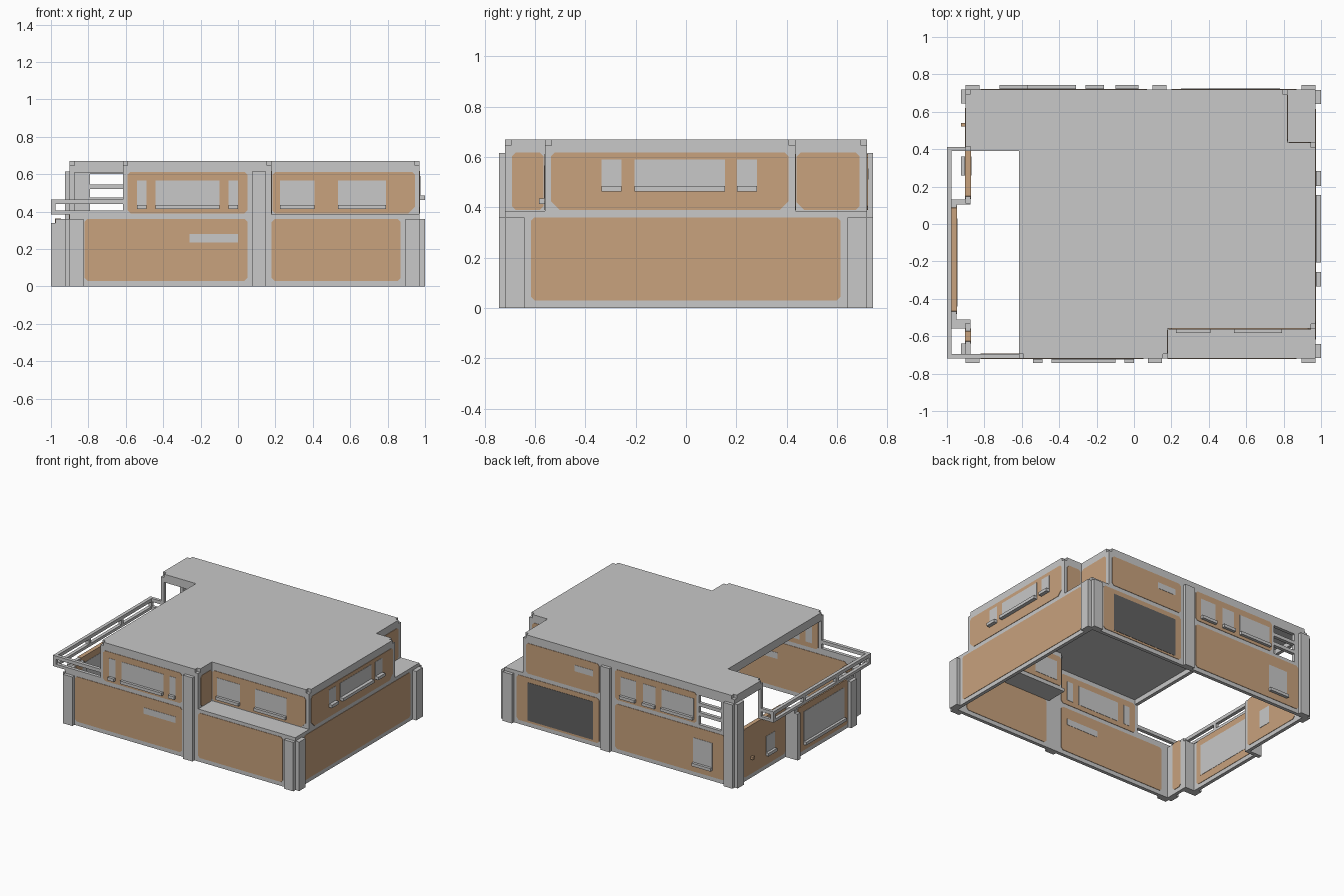
import bpy, bmesh
from mathutils import Vector

cube = bpy.data.objects.get("Cube")
if cube:
    bpy.data.objects.remove(cube, do_unlink=True)


def material(name, rgb):
    m = bpy.data.materials.new(name)
    m.use_nodes = True
    m.diffuse_color = (*rgb, 1)
    m.node_tree.nodes["Principled BSDF"].inputs["Base Color"].default_value = (*rgb, 1)
    return m


GREY = material("light grey", (0.58, 0.58, 0.58))
TAN = material("tan plaster", (0.58, 0.36, 0.205))
DARK = material("dark grey", (0.12, 0.12, 0.12))

T = 0.025      # wall thickness
MID = 0.385    # top of the ground storey
TOP = 0.645    # underside of the roof


def prism(name, points, axis, a, b, mat):
    """Extrude a 2D outline along an axis from a to b."""
    def place(p, d):
        return {"x": (d, p[0], p[1]), "y": (p[0], d, p[1]), "z": (p[0], p[1], d)}[axis]
    bm = bmesh.new()
    lo = [bm.verts.new(place(p, a)) for p in points]
    hi = [bm.verts.new(place(p, b)) for p in points]
    bm.faces.new(lo)
    bm.faces.new(hi)
    n = len(points)
    for i in range(n):
        j = (i + 1) % n
        bm.faces.new((lo[i], lo[j], hi[j], hi[i]))
    bmesh.ops.recalc_face_normals(bm, faces=bm.faces)
    mesh = bpy.data.meshes.new(name)
    bm.to_mesh(mesh)
    bm.free()
    mesh.materials.append(mat)
    obj = bpy.data.objects.new(name, mesh)
    bpy.context.collection.objects.link(obj)
    return obj


def rect(u0, u1, v0, v1):
    return [(u0, v0), (u1, v0), (u1, v1), (u0, v1)]


def box(name, x0, x1, y0, y1, z0, z1, mat=GREY):
    return prism(name, rect(x0, x1, y0, y1), "z", z0, z1, mat)


class Wall:
    """A thin wall; out is the sign of its outward direction along axis."""

    def __init__(self, name, axis, pos, out, u0, u1, z0, z1):
        self.name, self.axis, self.pos, self.out = name, axis, pos, out
        self.slab(name, rect(u0, u1, z0, z1), 0, GREY)

    def slab(self, name, points, proud, mat):
        a = self.pos + self.out * proud
        b = self.pos - self.out * (T + proud)
        prism(name, points, self.axis, a, b, mat)

    def panel(self, u0, u1, z0, z1, left=0.015, right=0.015):
        c = 0.015
        pts = [(u0 + left, z0), (u1 - right, z0), (u1, z0 + right), (u1, z1 - c),
               (u1 - c, z1), (u0 + c, z1), (u0, z1 - c), (u0, z0 + left)]
        self.slab(self.name + "_panel", pts, 0.003, TAN)
        return self

    def window(self, u0, u1, z0, z1, sill=True, mat=GREY, label="window"):
        self.slab(self.name + "_" + label, rect(u0, u1, z0, z1), 0.005, mat)
        if sill:
            self.raised("window_sill", u0, u1, z0 - 0.012, z0 + 0.01)
        return self

    def raised(self, label, u0, u1, z0, z1, depth=0.024, mat=GREY):
        prism(self.name + "_" + label, rect(u0, u1, z0, z1), self.axis,
              self.pos, self.pos + self.out * depth, mat)
        return self


# Front
w = Wall("front_lower_wall", "y", -0.72, -1, -0.9, 0.97, 0, MID)
w.panel(-0.82, 0.05, 0.03, 0.36).panel(0.18, 0.87, 0.03, 0.36)
w.window(-0.26, 0, 0.235, 0.28, sill=False, label="vent")
w.raised("pilaster", 0.075, 0.15, 0, 0.615)
for u in (-0.9, 0.895):
    w.raised("corner_column", u, u + 0.075, 0, 0.36)

w = Wall("front_upper_wall", "y", -0.72, -1, -0.615, 0.18, MID, TOP)
w.panel(-0.59, 0.05, 0.39, 0.612)
for a, b in ((-0.54, -0.49), (-0.44, -0.1), (-0.05, 0)):
    w.window(a, b, 0.425, 0.567)

w = Wall("front_recessed_wall", "y", -0.56, -1, 0.18, 0.97, MID, TOP)
w.panel(0.185, 0.945, 0.39, 0.612, right=0.035)
for a, b in ((0.225, 0.41), (0.535, 0.79)):
    w.window(a, b, 0.425, 0.567)

Wall("front_return_wall", "x", 0.18, 1, -0.72, -0.56, MID, TOP).panel(-0.692, -0.566, 0.39, 0.617)

# Left side (+x)
w = Wall("left_lower_wall", "x", 0.97, 1, -0.72, 0.72, 0, MID)
w.panel(-0.617, 0.615, 0.03, 0.36)
for u in (-0.717, 0.642):
    w.raised("corner_column", u, u + 0.075, 0, 0.36, 0.03)

w = Wall("left_upper_wall", "x", 0.97, 1, -0.56, 0.435, MID, TOP)
w.panel(-0.537, 0.408, 0.39, 0.617, 0.035, 0.035)
for a, b in ((-0.335, -0.257), (-0.205, 0.155), (0.203, 0.283)):
    w.window(a, b, 0.475, 0.59)
    w.raised("window_sill_lip", a, b, 0.463, 0.485, 0.03)

Wall("left_recessed_wall", "x", 0.82, 1, 0.435, 0.72, MID, TOP).panel(0.44, 0.69, 0.39, 0.617, left=0.03)
Wall("back_return_wall", "y", 0.435, 1, 0.82, 0.97, MID, TOP).panel(0.83, 0.945, 0.39, 0.612)

# Back
w = Wall("back_lower_wall", "y", 0.72, 1, -0.9, 0.97, 0, MID)
w.panel(-0.82, 0.07, 0.03, 0.36).panel(0.2, 0.87, 0.03, 0.36)
w.window(0.25, 0.78, 0.045, 0.325, sill=False, mat=DARK, label="garage_door")
w.window(-0.72, -0.565, 0.09, 0.28)
w.raised("pilaster", 0.1, 0.175, 0, 0.615)
w.raised("corner_column", 0.895, 0.97, 0, 0.36)
w.raised("tall_corner_column", -0.9, -0.825, 0, 0.615)

w = Wall("back_upper_wall", "y", 0.72, 1, -0.61, 0.82, MID, TOP)
w.panel(-0.59, 0.07, 0.39, 0.612).panel(0.2, 0.795, 0.39, 0.612)
w.window(0.25, 0.4, 0.51, 0.555, sill=False, label="vent")
for a, b in ((-0.57, -0.31), (-0.26, -0.16), (-0.1, 0.025)):
    w.window(a, b, 0.425, 0.567)

# Porch with slatted opening
Wall("porch_back_wall", "y", 0.72, 1, -0.9, -0.79, MID, TOP)
for z0, z1 in ((0.6, TOP), (0.52, 0.545), (0.45, 0.475)):
    box("porch_slat", -0.79, -0.61, 0.72 - T, 0.72, z0, z1)
box("porch_side_beam", -0.9, -0.9 + T, 0.39, 0.72, 0.61, TOP)
box("porch_front_beam", -0.9, -0.615, 0.39, 0.39 + T, 0.61, TOP)
box("porch_post", -0.9, -0.9 + T, 0.39, 0.39 + T, MID, TOP)
box("terrace_beam", -0.615, -0.615 + T, -0.72, 0.39, 0.61, TOP)

# Right side (-x)
w = Wall("right_back_wall", "x", -0.9, -1, 0.11, 0.72, 0, MID)
w.panel(0.135, 0.62, 0.03, MID + 0.002)
w.window(0.26, 0.36, 0.11, 0.24)
w.raised("tall_corner_column", 0.645, 0.72, 0, 0.615)
w.raised("door_knob", 0.52, 0.54, 0.14, 0.16, mat=TAN)

w = Wall("right_front_wall", "x", -0.9, -1, -0.72, -0.53, 0, MID)
w.panel(-0.64, -0.56, 0.03, MID + 0.002)
w.raised("corner_column", -0.715, -0.64, 0, 0.36)

# Projecting bay
w = Wall("bay_wall", "x", -0.975, -1, -0.56, 0.13, 0, 0.36)
w.panel(-0.48, 0.1, 0.03, 0.362)
w.window(-0.44, 0.03, 0.085, 0.315)
for a, b in ((-0.56, -0.49), (0.1, 0.13)):
    w.raised("column", a, b, 0, 0.34)
for a, b in ((-0.56, -0.51), (0.105, 0.13)):
    box("bay_side_wall", -0.975, -0.875, a, b, 0, 0.36)

# Terrace railing
for z0, z1 in ((MID, 0.405), (0.44, 0.465)):
    box("side_rail", -1, -0.975, -0.72, 0.412, z0, z1)
    box("front_rail", -1, -0.61, -0.72, -0.695, z0, z1)
    box("back_rail", -1, -0.875, 0.39, 0.412, z0, z1)
for y in (-0.72, -0.34, 0.04, 0.387):
    box("rail_post", -1, -0.975, y, y + T, MID, 0.46)

# Ledges over the ground storey
box("front_ledge", 0.155, 0.97, -0.72, -0.535, 0.362, MID)
box("back_corner_ledge", 0.795, 0.97, 0.41, 0.72, 0.362, MID)

# Roof with small notches at its outer corners
outline = [Vector(p) for p in (
    (-0.9, 0.39), (-0.615, 0.39), (-0.615, -0.72), (0.18, -0.72), (0.18, -0.56),
    (0.97, -0.56), (0.97, 0.435), (0.82, 0.435), (0.82, 0.72), (-0.9, 0.72))]
notched = []
for i, p in enumerate(outline):
    back = (outline[i - 1] - p).normalized() * T
    ahead = (outline[(i + 1) % len(outline)] - p).normalized() * T
    if ahead.x * back.y - ahead.y * back.x > 0:
        notched += [p + back, p + back + ahead, p + ahead]
    else:
        notched.append(p)
prism("roof", notched, "z", TOP, 0.67, GREY)
